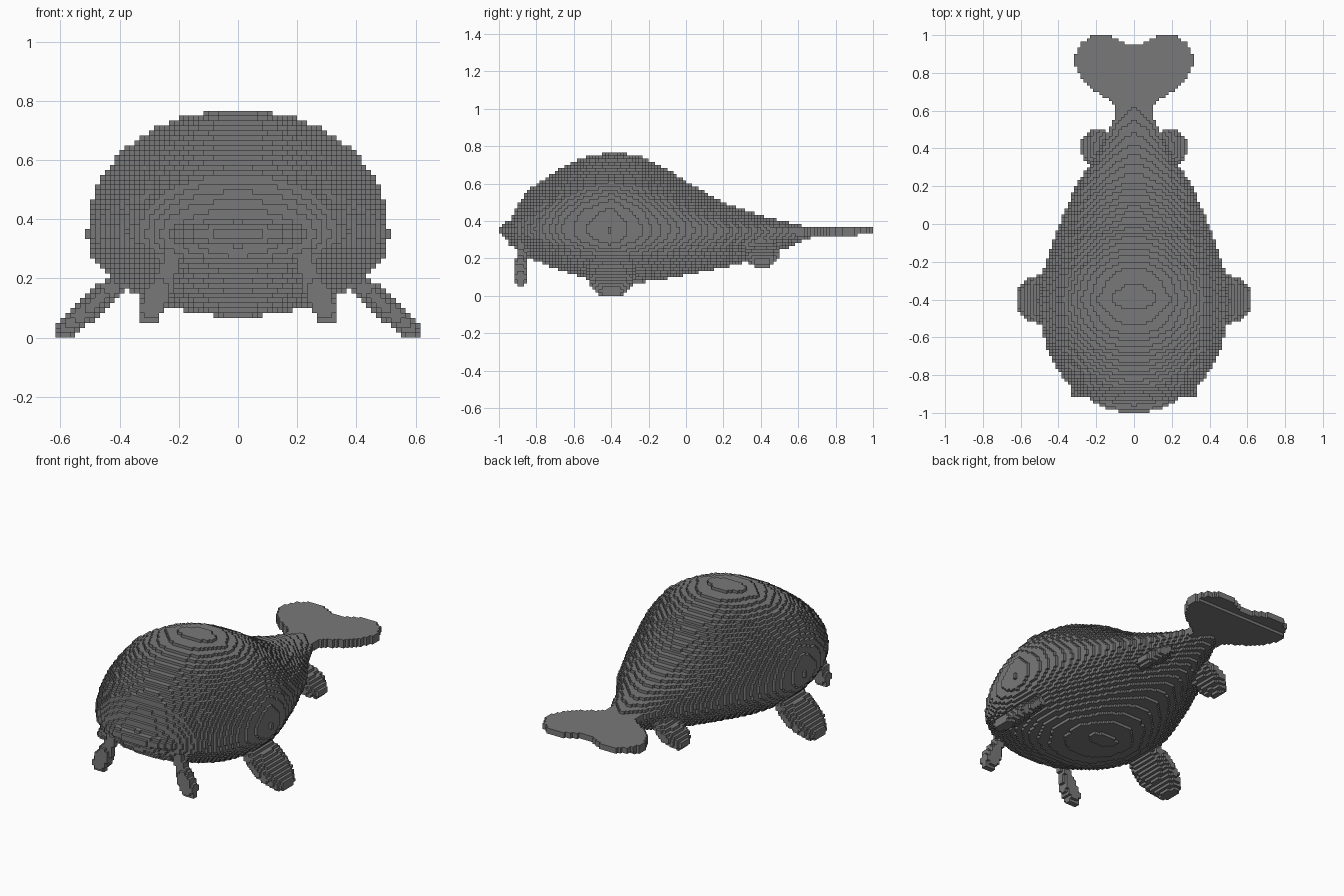
import bpy
import math
from mathutils import Vector

cube = bpy.data.objects.get("Cube")
if cube:
    bpy.data.objects.remove(cube, do_unlink=True)

VOXEL = 1 / 60

grey = bpy.data.materials.new("stone grey")
grey.use_nodes = True
colour = (0.19, 0.19, 0.19, 1)
grey.diffuse_color = colour
grey.node_tree.nodes["Principled BSDF"].inputs["Base Color"].default_value = colour


def interpolate(table, key):
    """Linear lookup in rows sorted by their first entry; None outside."""
    for low, high in zip(table, table[1:]):
        if low[0] <= key <= high[0]:
            blend = (key - low[0]) / (high[0] - low[0])
            return [a + (b - a) * blend for a, b in zip(low[1:], high[1:])]
    return None


def build_voxels(name, inside, lower, upper):
    """Fill the box with blocks wherever inside() holds and keep outer faces."""
    start = [math.floor(value / VOXEL) for value in lower]
    stop = [math.ceil(value / VOXEL) for value in upper]
    filled = set()
    for i in range(start[0], stop[0]):
        for j in range(start[1], stop[1]):
            for k in range(start[2], stop[2]):
                centre = [(cell + 0.5) * VOXEL for cell in (i, j, k)]
                if inside(*centre):
                    filled.add((i, j, k))
    index, faces = {}, []
    for cell in filled:
        for axis in range(3):
            for side in (0, 1):
                neighbour = list(cell)
                neighbour[axis] += 2 * side - 1
                if tuple(neighbour) in filled:
                    continue
                face = []
                for u, v in ((0, 0), (1, 0), (1, 1), (0, 1)):
                    corner = list(cell)
                    corner[axis] += side
                    corner[(axis + 1) % 3] += u
                    corner[(axis + 2) % 3] += v
                    face.append(index.setdefault(tuple(corner), len(index)))
                faces.append(face if side else face[::-1])
    points = [[value * VOXEL for value in corner] for corner in index]
    mesh = bpy.data.meshes.new(name)
    mesh.from_pydata(points, [], faces)
    mesh.materials.append(grey)
    part = bpy.data.objects.new(name, mesh)
    bpy.context.collection.objects.link(part)
    return part


# Body: stations of y, half width, top and bottom
STATIONS = [
    (-.95, .12, .39, .28), (-.91, .26, .46, .25), (-.86, .33, .55, .21),
    (-.78, .40, .61, .18), (-.66, .46, .69, .13), (-.55, .49, .74, .10),
    (-.40, .51, .77, .08), (-.25, .48, .75, .07), (-.10, .43, .68, .09),
    (0, .395, .61, .11), (.20, .31, .50, .15), (.40, .18, .43, .20),
    (.55, .11, .39, .26), (.67, .06, .36, .31)]
WAIST = 0.35


def in_body(x, y, z):
    station = interpolate(STATIONS, y)
    if not station:
        return False
    width, top, bottom = station
    height = top - WAIST if z > WAIST else WAIST - bottom
    # The section sharpens to a ridge and keel towards the tail
    power = 2.1 - 0.5 * min(1, max(0, y + 0.4))
    return abs(x / width) ** power + abs((z - WAIST) / height) ** power <= 1


build_voxels("body", in_body, (-.6, -1, 0), (.6, .7, .8))


# Jaw: a flattened lip pushed out of the face
def in_jaw(x, y, z):
    return Vector((x / .31, (y + .79) / .21, (z - .35) / .07)).length <= 1


build_voxels("jaw", in_jaw, (-.4, -1, .2), (.4, -.5, .5))

# Tail fluke: heart outline given as rear and front edges over half width
FRONT_EDGE = [(0, .55), (.09, .58), (.10, .63), (.20, .70), (.27, .76), (.31, .84)]
REAR_EDGE = [(0, .945), (.06, .96), (.10, .985), (.14, 1), (.22, 1), (.28, .96), (.31, .90)]


def in_fluke(x, y, z):
    front, rear = interpolate(FRONT_EDGE, abs(x)), interpolate(REAR_EDGE, abs(x))
    if not front or not rear:
        return False
    underside = .31 if y < .92 else .33
    return front[0] <= y <= rear[0] and underside <= z <= .37


build_voxels("tail_fluke", in_fluke, (-.4, .5, .3), (.4, 1, .4))


# Limbs: rounded paddles hanging outward, mirrored left and right
def add_paddles(name, centre, direction, length, breadth, thickness):
    middle = Vector(centre)
    along = Vector(direction).normalized()
    across = Vector((-along.z, 0, along.x))

    for label, side in (("left", 1), ("right", -1)):
        def in_paddle(x, y, z):
            offset = Vector((x * side, y, z)) - middle
            flat = (offset.dot(along) / length) ** 2 + (offset.y / breadth) ** 2
            return flat + (offset.dot(across) / thickness) ** 4 <= 1

        reach = max(length, breadth, thickness)
        hub = Vector((middle.x * side, middle.y, middle.z))
        lower = [value - reach for value in hub]
        upper = [value + reach for value in hub]
        lower[2] = max(0, lower[2])
        build_voxels(label + "_" + name, in_paddle, lower, upper)


add_paddles("middle_flipper", (.48, -.40, .12), (.75, 0, -.66), .18, .13, .04)
add_paddles("front_foot", (.28, -.885, .13), (.4, 0, -.9), .09, .037, .045)
add_paddles("front_leg", (.235, -.88, .23), (.4, 0, -.9), .10, .028, .03)
add_paddles("rear_flipper", (.19, .405, .23), (.8, 0, -.6), .11, .095, .035)
